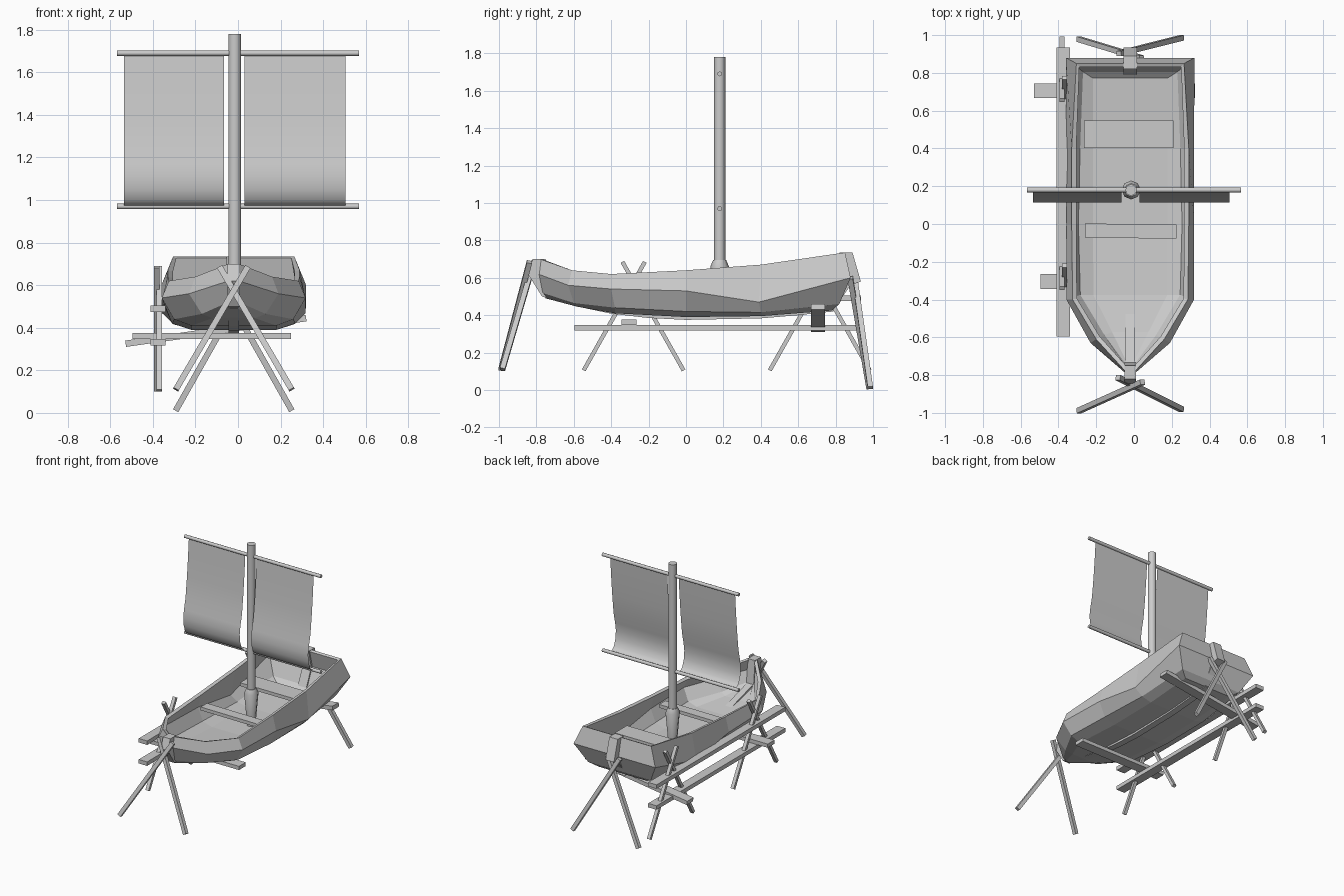
import bpy, bmesh, math
from mathutils import Vector

if "Cube" in bpy.data.objects:
    bpy.data.objects.remove(bpy.data.objects["Cube"])

CX = -0.02  # centre line of the hull


def mesh_object(name, bm):
    me = bpy.data.meshes.new(name)
    bm.to_mesh(me)
    bm.free()
    ob = bpy.data.objects.new(name, me)
    bpy.context.collection.objects.link(ob)
    return ob


def beam(name, a, b, side, w, h):
    """Square-ended timber from a to b; w is its size along side, h across it."""
    a, b = Vector(a), Vector(b)
    d = (b - a).normalized()
    s = Vector(side)
    s = (s - d * s.dot(d)).normalized()
    u = d.cross(s)
    bm = bmesh.new()
    rings = [[bm.verts.new(p + s * (i * w / 2) + u * (j * h / 2))
              for i, j in ((-1, -1), (1, -1), (1, 1), (-1, 1))] for p in (a, b)]
    for k in range(4):
        n = (k + 1) % 4
        bm.faces.new((rings[0][k], rings[0][n], rings[1][n], rings[1][k]))
    for r in rings:
        bm.faces.new(r)
    bmesh.ops.recalc_face_normals(bm, faces=bm.faces)
    return mesh_object(name, bm)


def side_profile(name, pts, half):
    """Extrude a (y, z) outline across x, centred on the hull."""
    bm = bmesh.new()
    f = bm.faces.new([bm.verts.new((CX - half, y, z)) for y, z in pts])
    g = bmesh.ops.extrude_face_region(bm, geom=[f])
    bmesh.ops.translate(bm, vec=(2 * half, 0, 0),
                        verts=[v for v in g['geom'] if isinstance(v, bmesh.types.BMVert)])
    bmesh.ops.recalc_face_normals(bm, faces=bm.faces)
    return mesh_object(name, bm)


def turned(name, profile, x, y, sides):
    """Closed round part from (radius, z) rings."""
    bm = bmesh.new()
    rings = [[bm.verts.new((x + r * math.cos(2 * math.pi * i / sides),
                            y + r * math.sin(2 * math.pi * i / sides), z))
              for i in range(sides)] for r, z in profile]
    for p, q in zip(rings, rings[1:]):
        for i in range(sides):
            n = (i + 1) % sides
            bm.faces.new((p[i], p[n], q[n], q[i]))
    bm.faces.new(rings[0][::-1])
    bm.faces.new(rings[-1])
    ob = mesh_object(name, bm)
    for f in ob.data.polygons:
        f.use_smooth = len(f.vertices) == 4
    return ob


# Hull: lines from rim to floor, each a list of (y, half width, z)
lines = [
    [(-.78, .025, .70), (-.61, .18, .64), (-.40, .305, .62), (0, .31, .64), (.40, .31, .67), (.85, .285, .735)],
    [(-.79, .025, .62), (-.63, .21, .56), (-.40, .338, .54), (0, .338, .53), (.39, .338, .47), (.88, .34, .60)],
    [(-.77, .025, .52), (-.60, .15, .465), (-.38, .28, .44), (0, .29, .42), (.40, .28, .415), (.82, .26, .46)],
    [(-.75, .02, .49), (-.58, .10, .445), (-.38, .20, .41), (0, .20, .39), (.40, .20, .395), (.78, .20, .425)],
]
bm = bmesh.new()
rings = []
for s in range(6):
    half = [ln[s] for ln in lines]
    rings.append([bm.verts.new((CX - w, y, z)) for y, w, z in half] +
                 [bm.verts.new((CX + w, y, z)) for y, w, z in reversed(half)])
for p, q in zip(rings, rings[1:]):
    for i in range(7):
        bm.faces.new((p[i], p[i + 1], q[i + 1], q[i]))
for r in (rings[0], rings[-1]):
    for i in range(3):
        bm.faces.new((r[i], r[i + 1], r[6 - i], r[7 - i]))
bmesh.ops.recalc_face_normals(bm, faces=bm.faces)
bm.normal_update()
if min(bm.faces, key=lambda f: f.calc_center_median().z).normal.z > 0:
    bmesh.ops.reverse_faces(bm, faces=bm.faces)
hull = mesh_object("hull", bm)
mod = hull.modifiers.new("planking", 'SOLIDIFY')
mod.thickness, mod.offset = 0.025, -1

# Keel, stem post and stern post
side_profile("keel", [(-.77, .50), (-.6, .45), (-.4, .408), (-.2, .385), (0, .375), (.4, .383), (.6, .40),
                      (.79, .42), (.78, .44), (.4, .41), (0, .405), (-.4, .43), (-.75, .53)], .025)
side_profile("stem_post", [(-.82, .70), (-.75, .70), (-.73, .50), (-.77, .50), (-.845, .62)], .03)
side_profile("stern_post", [(.82, .735), (.89, .735), (.935, .58), (.88, .56), (.81, .46), (.79, .47), (.85, .60)], .035)

# Seats
beam("rear_seat", (-.265, .475, .57), (.21, .475, .57), (0, 1, 0), .145, .025)
beam("front_seat", (-.26, -.035, .57), (.225, -.04, .57), (0, 1, 0), .075, .025)

# Mast with collar
MX, MY = -.015, .18
turned("mast", [(.03, .40), (.03, 1.78)], MX, MY, 12)
turned("mast_collar", [(.032, .45), (.05, .66), (.035, .695)], MX, MY, 8)

# Yards and sails
for label, z in (("upper", 1.69), ("lower", .97)):
    yard = turned(label + "_yard", [(.013, -.5675), (.013, .5675)], 0, 0, 8)
    yard.rotation_euler = (0, math.pi / 2, 0)
    yard.location = (0, MY, z)
sail_curve = [(.18, 1.69), (.17, 1.55), (.157, 1.4), (.14, 1.25), (.122, 1.17),
              (.113, 1.11), (.118, 1.05), (.135, 1.0), (.155, .98), (.18, .97)]
for label, x0, x1 in (("left", -.535, -.065), ("right", .03, .505)):
    bm = bmesh.new()
    rows = [[bm.verts.new((x, y, z)) for x in (x0, x1)] for y, z in sail_curve]
    for p, q in zip(rows, rows[1:]):
        bm.faces.new((p[0], q[0], q[1], p[1])).smooth = True
    mesh_object(label + "_sail", bm)

# Crossed legs at the bow and stern
for label, top, foot in (("bow", (-.825, .685), (-.985, .11)), ("stern", (.89, .60), (.982, .012))):
    for s in (-1, 1):
        t = .065 if label == "bow" else .06
        dy = .012 * s
        beam(f"{label}_leg", (CX - s * t, top[0] + dy, top[1]), (CX + s * .272, foot[0] + dy * .3, foot[1]),
             (0, 1, 0), .028, .028)

# Crossed legs along the left side
for cy in (-.28, .715):
    for s in (-1, 1):
        beam("side_leg", (-.375 + s * .006, cy + s * .06, .685), (-.375 + s * .006, cy - s * .267, .105),
             (1, 0, 0), .026, .022)

# Rails along the side and cross beams under the hull
for z in (.332, .49):
    beam("side_rail", (-.375, -.595, z), (-.375, .935, z), (1, 0, 0), .07, .03)
beam("front_cross_beam", (-.495, -.305, .362), (.25, -.305, .362), (0, 1, 0), .08, .028)
beam("rear_cross_beam", (-.528, .705, .325), (.32, .705, .445), (0, 1, 0), .075, .03)
